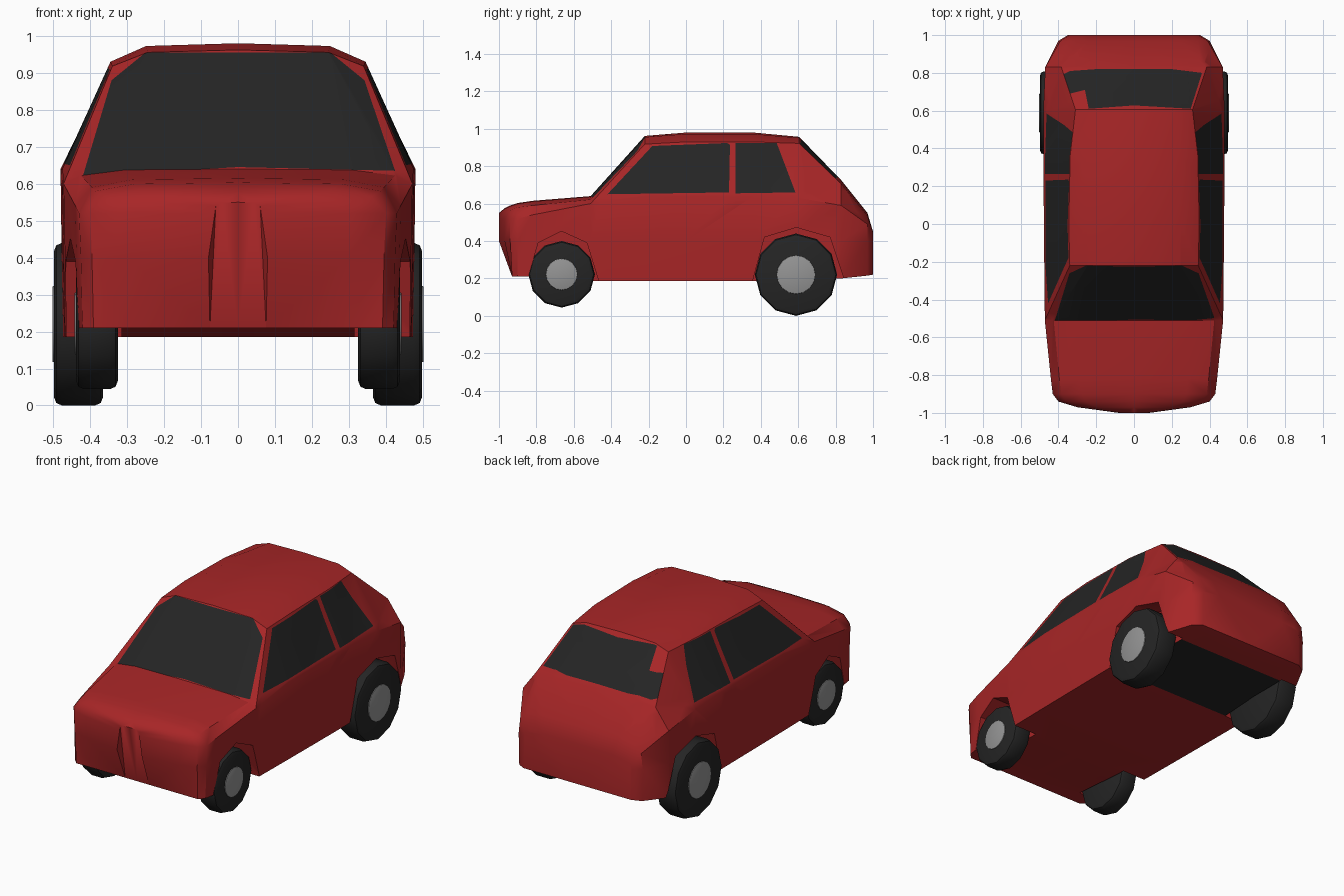
import bpy, bmesh, math
from mathutils import Matrix, Vector

if "Cube" in bpy.data.objects:
    bpy.data.objects.remove(bpy.data.objects["Cube"])


def material(name, rgb):
    m = bpy.data.materials.new(name)
    m.diffuse_color = (*rgb, 1)
    m.use_nodes = True
    m.node_tree.nodes["Principled BSDF"].inputs["Base Color"].default_value = m.diffuse_color
    return m


RED = material("red paint", (0.39, 0.019, 0.020))
BLACK = material("black glass and rubber", (0.018, 0.018, 0.018))
GREY = material("grey metal", (0.30, 0.30, 0.30))


def make_object(name, bm, mats, angle=None):
    bmesh.ops.recalc_face_normals(bm, faces=bm.faces[:])
    me = bpy.data.meshes.new(name)
    bm.to_mesh(me)
    bm.free()
    for m in mats:
        me.materials.append(m)
    ob = bpy.data.objects.new(name, me)
    bpy.context.collection.objects.link(ob)
    if angle:
        smooth(ob, angle)
    return ob


def activate(ob):
    bpy.ops.object.select_all(action='DESELECT')
    ob.select_set(True)
    bpy.context.view_layer.objects.active = ob


def smooth(ob, angle):
    activate(ob)
    bpy.ops.object.shade_smooth_by_angle(angle=math.radians(angle))


def inside(p, poly):
    hit = False
    for (ax, ay), (bx, by) in zip(poly, poly[1:] + poly[:1]):
        if (ay > p[1]) != (by > p[1]):
            if p[0] < (bx - ax) * (p[1] - ay) / (by - ay) + ax:
                hit = not hit
    return hit


def glaze(bm, u, v, poly, test):
    """Cut a window outline, seen along one axis, into the faces passing test; paint it black."""
    for a, b in zip(poly, poly[1:] + poly[:1]):
        bm.normal_update()
        faces = [f for f in bm.faces if test(f.normal, f.calc_center_median())]
        geom = set(faces)
        for f in faces:
            geom.update(f.edges)
            geom.update(f.verts)
        co, no = Vector(), Vector()
        co[u], co[v] = a
        no[u], no[v] = b[1] - a[1], a[0] - b[0]
        bmesh.ops.bisect_plane(bm, geom=list(geom), dist=1e-5, plane_co=co,
                               plane_no=no.normalized())
    bm.normal_update()
    for f in bm.faces:
        c = f.calc_center_median()
        if test(f.normal, c) and inside((c[u], c[v]), poly):
            f.material_index = 1


# Body sections from nose to tail:
# y, floor z, side x, shoulder x, shoulder z, roof edge x, roof edge z, centre z
sections = [
    (-1.00, .21, .08, .08, .52, .06, .54, .55),
    (-0.97, .21, .30, .30, .52, .27, .55, .575),
    (-0.94, .21, .395, .40, .52, .36, .565, .59),
    (-0.90, .21, .425, .43, .52, .385, .58, .603),
    (-0.82, .21, .437, .44, .54, .395, .59, .615),
    (-0.51, .185, .468, .472, .60, .425, .622, .64),
    (-0.22, .185, .472, .475, .64, .34, .918, .962),
    (0.00, .185, .474, .477, .64, .345, .93, .98),
    (0.36, .185, .477, .48, .64, .338, .93, .98),
    (0.605, .20, .477, .48, .63, .31, .922, .957),
    (0.83, .20, .47, .47, .59, .385, .705, .725),
    (0.97, .215, .40, .39, .49, .34, .535, .55),
    (1.00, .22, .35, .34, .43, .31, .445, .45),
]
bm = bmesh.new()
rings = []
for y, zb, xm, xs, zs, xe, ze, zt in sections:
    yb = max(y, -0.93)
    pts = [(0, yb, zb), (xm - .004, yb, zb), (xm, y, .40), (xs, y, zs), (xe, y, ze),
           (.72 * xe, y, ze + .85 * (zt - ze)), (0, y, zt)]
    rings.append([bm.verts.new(p) for p in pts])
for a, b in zip(rings, rings[1:]):
    for i in range(6):
        bm.faces.new((a[i], b[i], b[i + 1], a[i + 1]))
bm.faces.new(rings[0])
bm.faces.new(rings[-1])
bmesh.ops.triangulate(bm, faces=bm.faces[:], quad_method='FIXED')
bmesh.ops.mirror(bm, geom=bm.verts[:] + bm.edges[:] + bm.faces[:],
                 matrix=Matrix.Identity(4), merge_dist=1e-4, axis='X')
bmesh.ops.remove_doubles(bm, verts=bm.verts[:], dist=1e-4)
# drop any face left lying in the mirror plane
flat = [f for f in bm.faces if all(abs(v.co.x) < 1e-4 for v in f.verts)]
if flat:
    bmesh.ops.delete(bm, geom=flat, context='FACES')
bmesh.ops.recalc_face_normals(bm, faces=bm.faces[:])

# Windows: windscreen, front and rear side panes, tailgate pane
glaze(bm, 0, 2, [(-.42, .62), (0, .645), (.425, .635), (.342, .88), (.25, .955),
                 (-.25, .955), (-.342, .88)],
      lambda n, c: n.y < -.25 and c.z > .605)
side = lambda n, c: abs(n.x) > .5 and c.z > .56
glaze(bm, 1, 2, [(-.42, .65), (.23, .66), (.235, .915), (.22, .924), (-.18, .908)], side)
glaze(bm, 1, 2, [(.265, .655), (.585, .66), (.485, .924), (.265, .924)], side)
glaze(bm, 0, 1, [(-.39, .785), (-.34, .81), (-.2, .82), (.2, .82), (.36, .80), (.30, .61),
                 (0, .628), (-.24, .61), (-.26, .71), (-.36, .685)],
      lambda n, c: n.y > .35 and c.z > .6)
# Dark underside between the rear wheels
for f in bm.faces:
    if f.normal.z < -.7 and .35 < f.calc_center_median().y < .84:
        f.material_index = 1
body = make_object("body", bm, [RED, BLACK])

# Wheel wells cut out of the body
arches = [
    [(-.85, .1), (-.84, .22), (-.79, .39), (-.665, .452), (-.53, .39), (-.468, .19), (-.46, .1)],
    [(.34, .1), (.36, .2), (.42, .42), (.59, .472), (.77, .42), (.84, .21), (.85, .1)],
]
bm = bmesh.new()
for arch, x_in in zip(arches, (.315, .355)):
    for s in (-1, 1):
        a = [bm.verts.new((s * x_in, y, z)) for y, z in arch]
        b = [bm.verts.new((s * .6, y, z)) for y, z in arch]
        bm.faces.new(a)
        bm.faces.new(b[::-1])
        for i in range(len(a)):
            j = (i + 1) % len(a)
            bm.faces.new((a[j], a[i], b[i], b[j]))
cutter = make_object("wheel_well_cutter", bm, [RED])
cutter.hide_render = True
mod = body.modifiers.new("wheel wells", 'BOOLEAN')
mod.operation = 'DIFFERENCE'
mod.solver = 'EXACT'
mod.object = cutter
activate(body)
bpy.ops.object.modifier_apply(modifier=mod.name)
bpy.data.objects.remove(cutter)
smooth(body, 35)


def disc(name, x0, x1, y, z, r, segs, bevel, mat):
    """Bevelled cylinder lying along x."""
    bm = bmesh.new()
    bmesh.ops.create_cone(bm, cap_ends=True, segments=segs, radius1=r, radius2=r,
                          depth=abs(x1 - x0))
    rims = [e for e in bm.edges if any(len(f.verts) > 4 for f in e.link_faces)]
    bmesh.ops.bevel(bm, geom=rims, offset=bevel, segments=2, profile=.5, affect='EDGES')
    bmesh.ops.rotate(bm, verts=bm.verts[:], matrix=Matrix.Rotation(math.pi / 2, 3, 'Y'))
    bmesh.ops.translate(bm, verts=bm.verts[:], vec=((x0 + x1) / 2, y, z))
    make_object(name, bm, [mat], 40)


# Wheels: tyre and metal hub
for end, y, z, r, xi, xo, hub in (("front", -.665, .222, .178, .325, .438, .084),
                                  ("rear", .588, .22, .22, .365, .498, .103)):
    for label, s in (("left", -1), ("right", 1)):
        disc(f"{end}_{label}_tyre", s * xi, s * xo, y, z, r, 12, .022, BLACK)
        disc(f"{end}_{label}_hub", s * (xo - .02), s * (xo + .004), y, z, hub, 16, .003, GREY)
